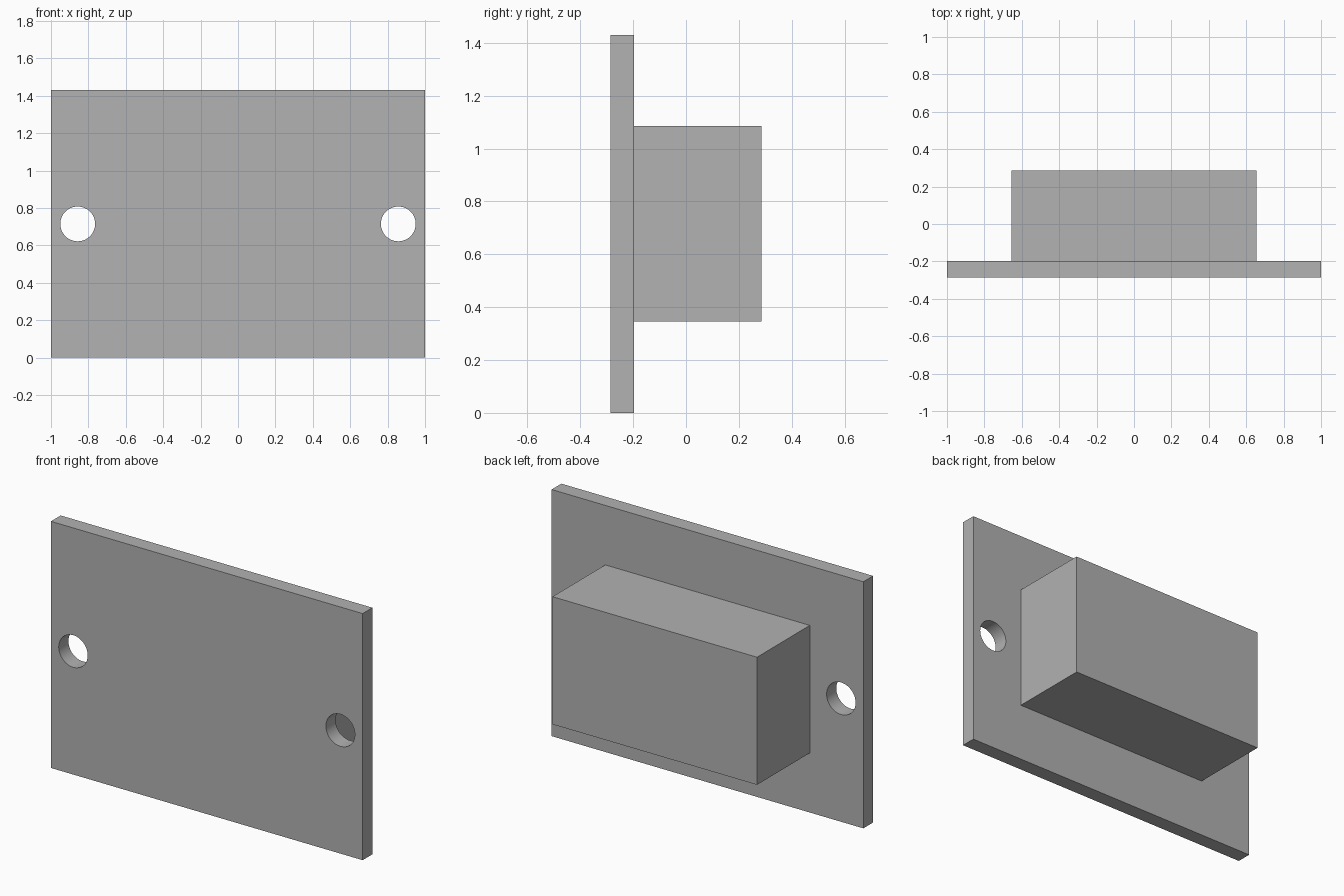
import bpy
import math

if "Cube" in bpy.data.objects:
    bpy.data.objects.remove(bpy.data.objects["Cube"], do_unlink=True)

# One flat grey for the whole model
grey = bpy.data.materials.new("plain grey")
grey.use_nodes = True
colour = (0.445, 0.445, 0.445, 1)
grey.diffuse_color = colour
grey.node_tree.nodes["Principled BSDF"].inputs["Base Color"].default_value = colour

FRONT, PLATE_BACK, BLOCK_BACK = -0.286, -0.197, 0.286
HEIGHT = 1.43
MIDDLE = HEIGHT / 2


def box(name, half_width, y0, y1, z0, z1):
    bpy.ops.mesh.primitive_cube_add(size=1, location=(0, (y0 + y1) / 2, (z0 + z1) / 2))
    obj = bpy.context.object
    obj.name = name
    obj.scale = (2 * half_width, y1 - y0, z1 - z0)
    bpy.ops.object.transform_apply(location=False, rotation=False, scale=True)
    obj.data.materials.append(grey)
    return obj


# Mounting plate and the solid block behind it
plate = box("mounting_plate", 1, FRONT, PLATE_BACK, 0, HEIGHT)
block = box("rear_block", 0.656, PLATE_BACK, BLOCK_BACK, MIDDLE - 0.37, MIDDLE + 0.37)

# Round screw hole through each side of the plate
for name, side in (("left", 1), ("right", -1)):
    bpy.ops.mesh.primitive_cylinder_add(
        vertices=64, radius=0.093, depth=0.4,
        location=(side * 0.857, FRONT, MIDDLE), rotation=(math.pi / 2, 0, 0))
    cutter = bpy.context.object
    cutter.name = name + "_hole_cutter"
    cutter.hide_render = True
    cutter.data.materials.append(grey)
    cut = plate.modifiers.new(name + " hole", "BOOLEAN")
    cut.operation = "DIFFERENCE"
    cut.solver = "EXACT"
    cut.object = cutter
    bpy.context.view_layer.objects.active = plate
    bpy.ops.object.modifier_apply(modifier=cut.name)
    bpy.data.objects.remove(cutter, do_unlink=True)

# Smooth hole walls, crisp edges
bpy.ops.object.select_all(action="DESELECT")
plate.select_set(True)
bpy.context.view_layer.objects.active = plate
bpy.ops.object.shade_smooth_by_angle(angle=math.radians(30))
